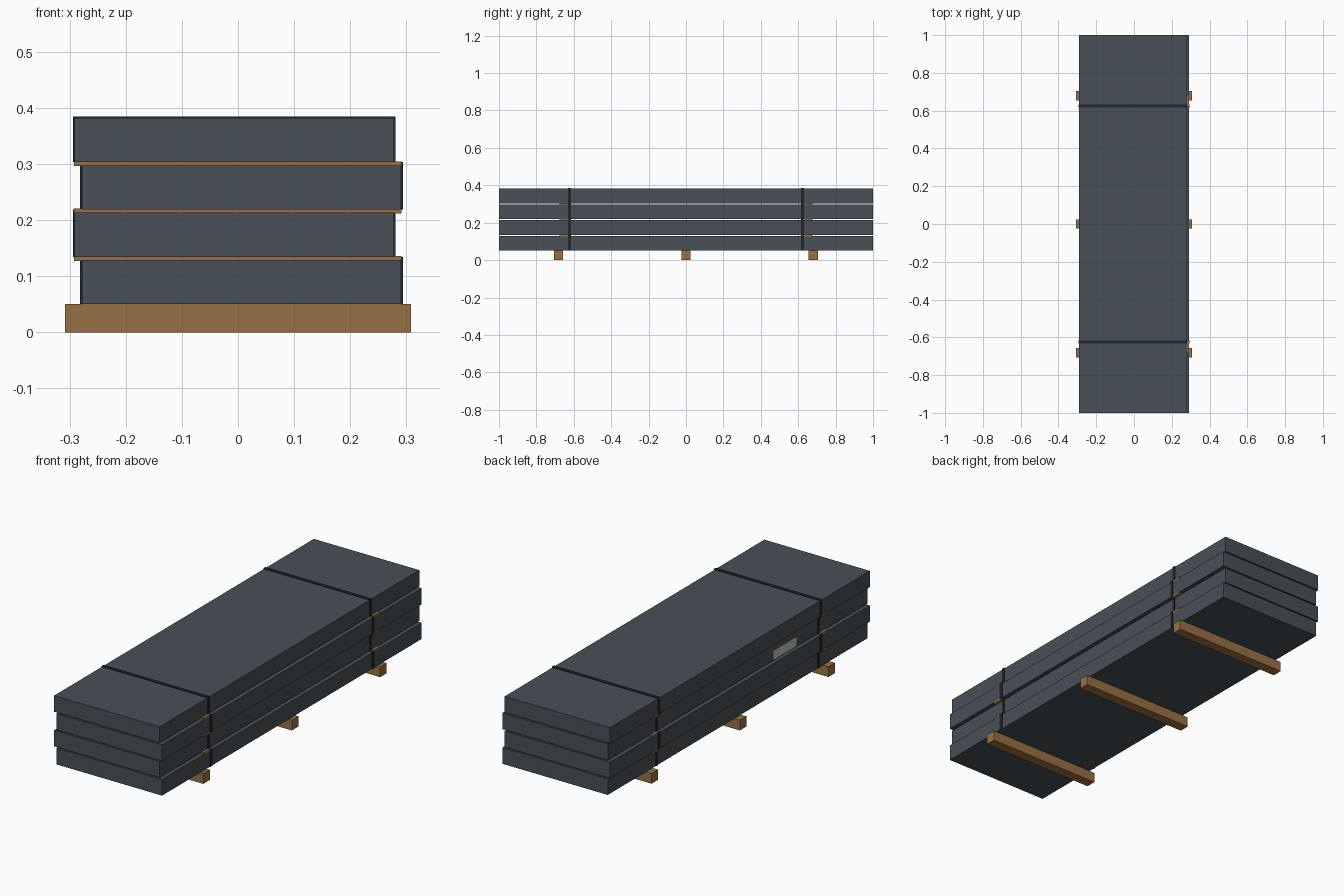
import bpy

if "Cube" in bpy.data.objects:
    bpy.data.objects.remove(bpy.data.objects["Cube"])


def material(name, rgb):
    m = bpy.data.materials.new(name)
    m.diffuse_color = (*rgb, 1)
    m.use_nodes = True
    m.node_tree.nodes["Principled BSDF"].inputs["Base Color"].default_value = m.diffuse_color
    return m


STEEL = material("slate_grey", (0.065, 0.080, 0.095))
WOOD = material("timber_brown", (0.31, 0.165, 0.055))
BAND = material("band_black", (0.014, 0.020, 0.026))
PAPER = material("label_off_white", (0.56, 0.56, 0.46))


def box(name, x, y, z, mat):
    """Box from (min, max) ranges on each axis."""
    verts = [(a, b, c) for a in x for b in y for c in z]
    faces = [(0, 1, 3, 2), (4, 6, 7, 5), (0, 4, 5, 1),
             (2, 3, 7, 6), (0, 2, 6, 4), (1, 5, 7, 3)]
    mesh = bpy.data.meshes.new(name)
    mesh.from_pydata(verts, [], faces)
    mesh.materials.append(mat)
    obj = bpy.data.objects.new(name, mesh)
    bpy.context.collection.objects.link(obj)
    return obj


BASE, HEIGHT, GAP = 0.05, 0.0788, 0.0056
PITCH = HEIGHT + GAP
HALF_WIDTH = 0.2845
BAND_T, BAND_W = 0.003, 0.016

# Ground bearers
for y in (-0.682, 0, 0.68):
    box("bearer", (-0.308, 0.308), (y - 0.025, y + 0.025), (0, BASE), WOOD)

for i in range(4):
    # Slabs, staggered sideways layer by layer
    shift = 0.0062 if i % 2 == 0 else -0.0068
    x0, x1 = shift - HALF_WIDTH, shift + HALF_WIDTH
    z0 = BASE + i * PITCH
    z1 = z0 + HEIGHT
    box("slab", (x0, x1), (-1, 1), (z0, z1), STEEL)

    for s in (-1, 1):
        # Side runs of the two binding straps, following each slab
        y = (s * 0.624 - BAND_W / 2, s * 0.624 + BAND_W / 2)
        top = z1 + (GAP if i < 3 else BAND_T)
        box("strap_left", (x0 - BAND_T, x0), y, (z0, top), BAND)
        box("strap_right", (x1, x1 + BAND_T), y, (z0, top), BAND)
        if i == 3:
            box("strap_top", (x0, x1), y, (z1, z1 + BAND_T), BAND)
        else:
            # Thin spacer battens between layers
            box("spacer", (-0.292, 0.291), (s * 0.651 - 0.025, s * 0.651 + 0.025),
                (z1 - 0.0015, z1 + GAP + 0.0015), WOOD)

    # Paper label on the left side of the third layer
    if i == 2:
        box("label", (x0 - 0.002, x0), (-0.45, -0.275), (0.221, 0.267), PAPER)
